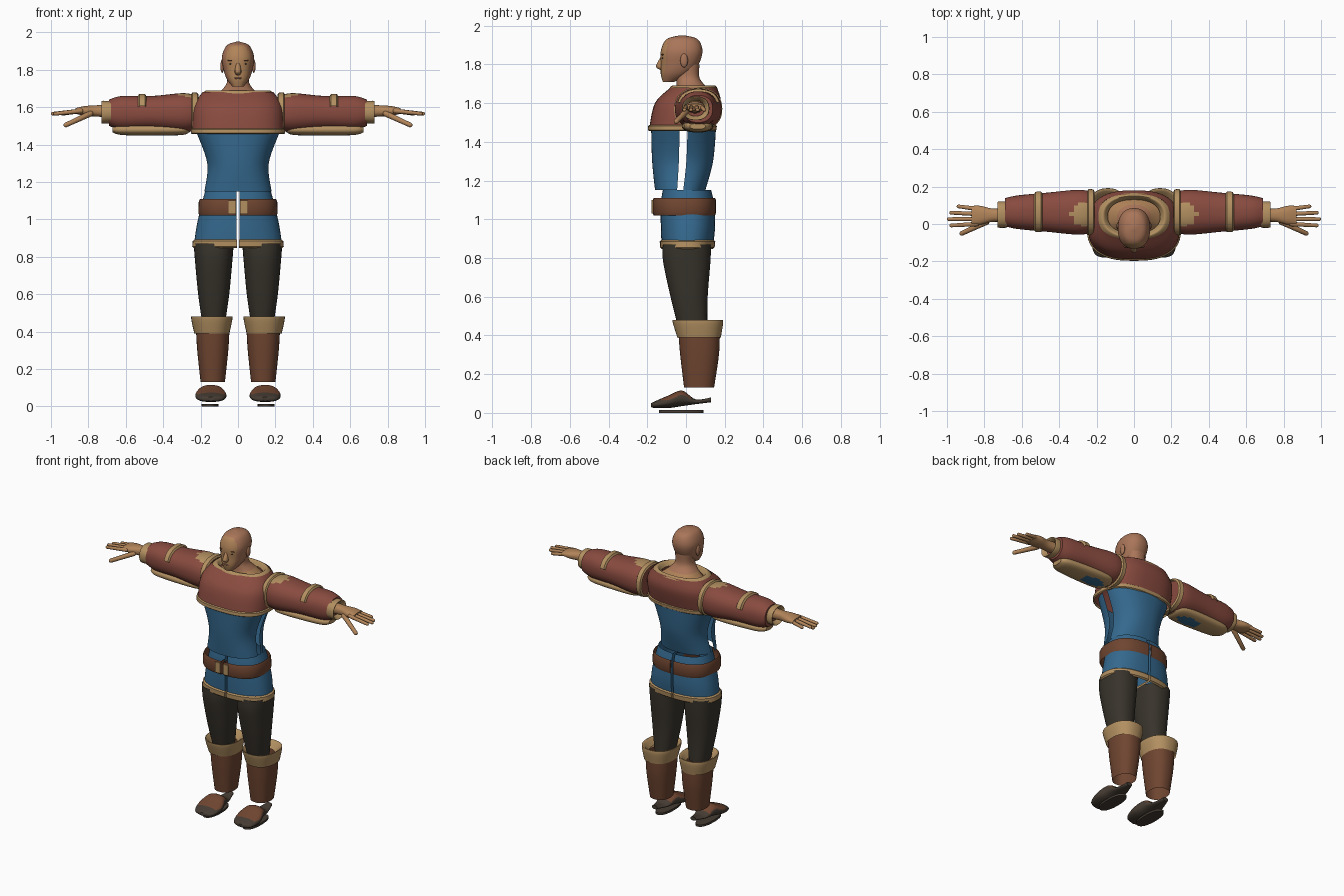
import bpy, bmesh, math
from mathutils import Vector, Matrix

if "Cube" in bpy.data.objects:
    bpy.data.objects.remove(bpy.data.objects["Cube"])


def colour(name, red, green, blue):
    material = bpy.data.materials.new(name)
    material.diffuse_color = (red, green, blue, 1)
    material.use_nodes = True
    shader = material.node_tree.nodes["Principled BSDF"]
    shader.inputs["Base Color"].default_value = (red, green, blue, 1)
    return material


SKIN = colour("skin", .4, .18, .1)
PALE = colour("warm skin", .44, .23, .1)
TAN = colour("tan trim", .45, .28, .12)
RED = colour("red cloth", .25, .07, .05)
BLUE = colour("blue cloth", .035, .14, .27)
BROWN = colour("brown leather", .16, .06, .03)
DARK = colour("dark cloth", .04, .034, .025)
SHOE = colour("shoe leather", .06, .045, .033)
parts = []


def finish(name, bm, materials, rule=None, mirror=False):
    """Turn a bmesh into an object, painting faces by rule."""
    bmesh.ops.recalc_face_normals(bm, faces=bm.faces)
    bm.normal_update()
    if rule:
        for face in bm.faces:
            face.material_index = int(rule(face.calc_center_median(), face.normal))
    mesh = bpy.data.meshes.new(name)
    bm.to_mesh(mesh)
    bm.free()
    for material in materials:
        mesh.materials.append(material)
    part = bpy.data.objects.new(name, mesh)
    bpy.context.collection.objects.link(part)
    if mirror:
        part.modifiers.new("Mirror", 'MIRROR').use_mirror_merge = False
    parts.append(part)


def refine(rows, steps):
    """Smoothly interpolate the section rows."""
    fine = []
    for i in range(len(rows) - 1):
        near = [rows[max(i - 1, 0)], rows[i], rows[i + 1], rows[min(i + 2, len(rows) - 1)]]
        for step in range(steps):
            t = step / steps
            fine.append([b + t / 2 * (c - a + t * (2 * a - 5 * b + 4 * c - d
                                                   + t * (3 * b - a - 3 * c + d)))
                         for a, b, c, d in zip(*near)])
    return fine + [rows[-1]]


def signed_power(value, power):
    return math.copysign(abs(value) ** (2 / power), value)


def loft(name, axis, rows, materials, rule=None, mirror=False, middle=0, power=2.3,
         steps=6, sides=48, caps=False, arc=None, limit=None):
    """Skin sections (position, half width, low, high) along an axis."""
    bm = bmesh.new()
    rings = []
    start, end = arc or (0, math.tau)
    count = sides + 1 if arc else sides
    for t, half, low, high in refine(rows, steps):
        ring = []
        for i in range(count):
            angle = start + (end - start) * i / sides
            a = middle + half * signed_power(math.cos(angle), power)
            b = (low + high) / 2 + (high - low) / 2 * signed_power(math.sin(angle), power)
            point = {'x': (t, a, b), 'y': (a, t, b), 'z': (a, b, t)}[axis]
            if limit is not None:
                point = (max(point[0], limit), *point[1:])
            ring.append(bm.verts.new(point))
        rings.append(ring)
    for lower, upper in zip(rings, rings[1:]):
        for i in range(sides):
            j = (i + 1) % count
            bm.faces.new((lower[i], lower[j], upper[j], upper[i]))
    if caps:
        bm.faces.new(rings[0])
        bm.faces.new(rings[-1])
    finish(name, bm, materials, rule, mirror)


def band(name, axis, rows, start, end, grow, material, **options):
    """A raised strip that follows another part's sections."""
    fine = refine(rows, 8)
    edge = (end - start) / 6
    strip = []
    for t, g in ((start, 0), (start + edge, grow), (end - edge, grow), (end, 0)):
        _, half, low, high = min(fine, key=lambda row: abs(row[0] - t))
        strip.append((t, half + g, low - g, high + g))
    loft(name, axis, strip, [material], steps=1, **options)


def arm(rows, height):
    """Sections (x, half depth, half height) around an arm's centre line."""
    return [(x, depth, height - rise, height + rise) for x, depth, rise in rows]


def ellipsoid(name, centre, size, material, mirror=False):
    bm = bmesh.new()
    place = Matrix.Translation(centre) @ Matrix.Diagonal((*size, 1))
    bmesh.ops.create_uvsphere(bm, u_segments=16, v_segments=10, radius=1, matrix=place)
    finish(name, bm, [material], mirror=mirror)


def capsule(name, start, end, radius):
    """A round-ended finger between two points."""
    start, end = Vector(start), Vector(end)
    turn = (end - start).to_track_quat('Z', 'Y')
    bm = bmesh.new()
    bmesh.ops.create_uvsphere(bm, u_segments=14, v_segments=9, radius=radius)
    for vert in bm.verts:
        vert.co = turn @ vert.co * .8 + end if vert.co.z > 0 else turn @ vert.co + start
    finish(name, bm, [PALE], mirror=True)


# Head, with a warmer face
loft("head", 'z', [(1.71, .03, -.12, -.06), (1.75, .06, -.13, .02), (1.8, .077, -.13, .065),
                   (1.87, .086, -.13, .085), (1.93, .06, -.1, .06), (1.95, .01, -.03, -.01)],
     [SKIN, PALE], lambda p, n: n.y < -.6 and p.z < 1.93, caps=True)
loft("neck", 'z', [(1.64, .15, -.06, .14), (1.68, .1, -.05, .11), (1.73, .06, -.05, .07),
                   (1.8, .06, -.05, .07)], [SKIN, PALE], lambda p, n: p.z < 1.69)
loft("nose", 'z', [(1.77, .01, -.13, -.1), (1.79, .018, -.155, -.1), (1.84, .01, -.13, -.1)],
     [PALE], sides=12, caps=True)
ellipsoid("mouth", (0, -.127, 1.755), (.022, .006, .005), SKIN)
ellipsoid("ears", (.084, -.01, 1.82), (.01, .02, .036), SKIN, True)
ellipsoid("eyes", (.034, -.12, 1.832), (.014, .006, .004), SHOE, True)
ellipsoid("brows", (.036, -.12, 1.85), (.02, .008, .004), BROWN, True)

# Red yoke with collar and hem
chest = [(1.47, .245, -.19, .15), (1.6, .24, -.16, .18), (1.68, .19, -.08, .16)]
loft("chest", 'z', chest, [RED], power=2.6)
band("chest_hem", 'z', chest, 1.456, 1.487, .007, TAN, power=2.6)
loft("collar", 'z', [(1.67, .195, -.09, .165), (1.69, .165, -.07, .15), (1.66, .14, -.05, .13)],
     [TAN])

# Torso shells, open along each flank
torso = [(1.15, .18, -.16, .1), (1.3, .165, -.175, .14), (1.47, .225, -.18, .155)]
slit = .09
for label, turn in (("back", 0), ("front", math.pi)):
    loft("torso_" + label, 'z', torso, [BLUE], arc=(turn + slit, turn + math.pi - slit))

# Sleeves with shoulder patch, elbow band, armhole piping and cuffs
def shoulder_patch(p, n):
    return n.z > .3 and math.hypot(p.x - .27, p.y - .055) < .065


def elbow_patch(p, n):
    return n.z < -.4 and math.hypot((p.x - .38) / 2, p.y - .06) < .04


sleeve = arm([(.23, .11, .095), (.3, .12, .105), (.46, .105, .09), (.62, .09, .09),
              (.69, .075, .07)], 1.57)
loft("sleeves", 'x', sleeve, [RED, TAN], shoulder_patch, True, middle=.063, caps=True)
band("elbow_bands", 'x', sleeve, .49, .535, .012, TAN, mirror=True, middle=.065,
     arc=(.3, math.pi - .3))
band("armhole_piping", 'x', sleeve, .21, .25, .012, TAN, mirror=True, middle=.063)
guard = arm([(.26, .04, .015), (.32, .08, .03), (.6, .07, .03), (.67, .04, .015)], 1.48)
loft("sleeve_guards", 'x', guard, [TAN, BLUE], elbow_patch, True, middle=.06, caps=True)
cuff = arm([(.68, .07, .06), (.73, .068, .06), (.7, .045, .04)], 1.573)
loft("sleeve_cuffs", 'x', cuff, [TAN], mirror=True, middle=.05)

# Hands with fanned fingers
palm = arm([(.7, .036, .033), (.76, .036, .03), (.82, .05, .026), (.87, .05, .015)], 1.58)
loft("palms", 'x', palm, [PALE], mirror=True, middle=.047, caps=True)
for i, label in enumerate(("index", "middle", "ring", "little")):
    reach = .99 - .013 * (i - 1) ** 2
    capsule(label + "_fingers", (.84, .027 * i, 1.58), (reach, .034 * i - .008, 1.565), .0125)
capsule("thumbs", (.79, .01, 1.565), (.92, -.05, 1.505), .016)

# Shorts in two halves, with hems, belt and buckle
shorts = [(.85, .237, -.125, .138), (.96, .222, -.13, .15), (1.08, .195, -.13, .145),
          (1.15, .176, -.12, .13)]
loft("shorts", 'z', shorts, [BLUE], mirror=True, limit=.008)
band("shorts_hems", 'z', shorts, .847, .892, .009, TAN, mirror=True, limit=.006)
belt = [(1.02, .207, -.167, .15), (1.11, .203, -.167, .15)]
band("belt", 'z', belt, 1.02, 1.11, .006, BROWN, mirror=True, limit=.01, power=2.6)
loft("buckle", 'z', [(1.03, .02, -.178, -.17), (1.1, .02, -.178, -.17)], [TAN],
     mirror=True, middle=.03, power=8, caps=True)

# Legs
loft("leggings", 'z', [(.44, .06, -.04, .11), (.6, .083, -.08, .112), (.78, .1, -.118, .126),
                       (.87, .107, -.12, .13)], [DARK], mirror=True, middle=.13)

# Boots and turned-down cuffs
loft("boots", 'z', [(.13, .065, -.01, .145), (.3, .083, -.03, .17), (.42, .09, -.04, .175)],
     [BROWN], mirror=True, middle=.135)
loft("boot_cuffs", 'z', [(.39, .094, -.045, .18), (.48, .11, -.07, .19), (.44, .07, -.03, .14)],
     [TAN], mirror=True, middle=.14)

# Slipper shoes with brown insteps, and loose flat soles
def instep(p, n):
    return -.13 < p.y < .03 and n.z > .45 and p.z > .065


loft("shoes", 'y', [(-.18, .02, .03, .05), (-.16, .065, .025, .06), (-.09, .083, .025, .09),
                    (-.02, .065, .035, .115), (.05, .045, .045, .07), (.13, .02, .055, .08)],
     [SHOE, BROWN], instep, True, middle=.145, caps=True)
loft("soles", 'z', [(0, .045, -.14, .09), (.014, .045, -.14, .09)], [SHOE], mirror=True,
     middle=.15, caps=True)

# Smooth shading with sharp edges kept
bpy.ops.object.select_all(action='DESELECT')
for part in parts:
    part.select_set(True)
bpy.context.view_layer.objects.active = parts[0]
bpy.ops.object.shade_smooth_by_angle(angle=math.radians(45))
